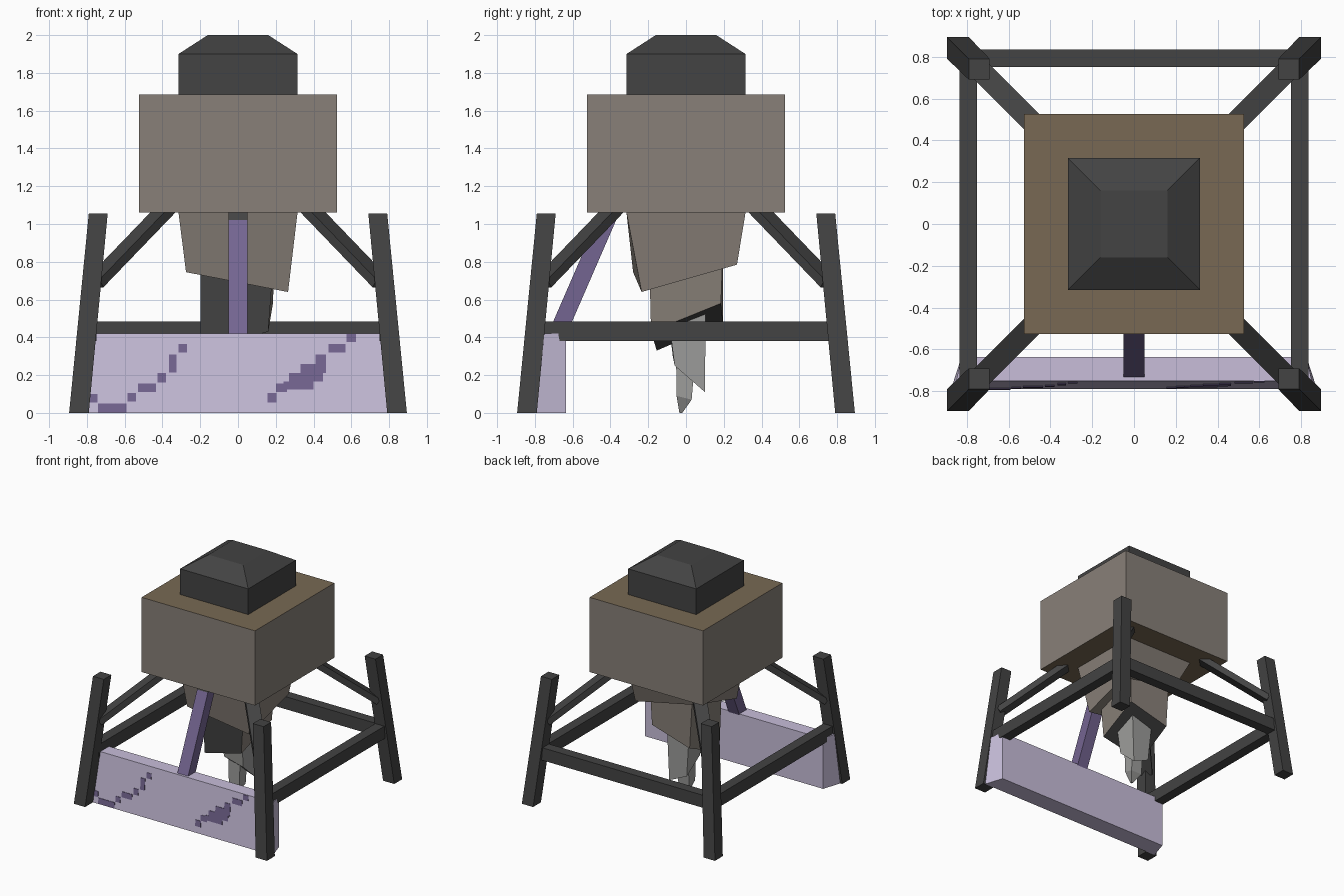
import bpy, bmesh, math
from mathutils import Vector


def mat(name, r, g, b):
    lin = lambda c: ((c / 255 + 0.055) / 1.055) ** 2.4 if c > 10 else c / 255 / 12.92
    m = bpy.data.materials.new(name)
    m.diffuse_color = (lin(r), lin(g), lin(b), 1)
    return m


STONE = mat("warm grey", 136, 128, 120)
BROWN = mat("brown", 120, 105, 83)
DARK = mat("dark grey", 67, 67, 67)
LILAC = mat("pale lilac", 200, 190, 218)
PURPLE = mat("purple", 116, 101, 145)
STEEL = mat("light grey", 158, 158, 156)


def build(name, rings, mats, rule=None):
    """Loft a closed solid through four-cornered rings, bottom to top."""
    bm = bmesh.new()
    loops = [[bm.verts.new(p) for p in r] for r in rings]
    bm.faces.new(loops[0])
    bm.faces.new(loops[-1])
    for a, b in zip(loops, loops[1:]):
        for i in range(4):
            j = (i + 1) % 4
            bm.faces.new((a[i], a[j], b[j], b[i]))
    bmesh.ops.recalc_face_normals(bm, faces=bm.faces)
    bm.normal_update()
    if rule:
        for f in bm.faces:
            f.material_index = rule(f)
    me = bpy.data.meshes.new(name)
    bm.to_mesh(me)
    bm.free()
    for m in mats:
        me.materials.append(m)
    ob = bpy.data.objects.new(name, me)
    bpy.context.collection.objects.link(ob)
    return ob


def ring(hx, hy, z, cx=0, cy=0):
    return [(cx + sx * hx, cy + sy * hy, z)
            for sx, sy in ((-1, -1), (1, -1), (1, 1), (-1, 1))]


def box(name, x0, x1, y0, y1, z0, z1, m):
    c = ((x1 - x0) / 2, (y1 - y0) / 2)
    o = ((x0 + x1) / 2, (y0 + y1) / 2)
    return build(name, [ring(*c, z0, *o), ring(*c, z1, *o)], [m])


# Main housing, with brown top and underside
build("housing", [ring(0.525, 0.525, 1.06), ring(0.525, 0.525, 1.685)],
      [STONE, BROWN], lambda f: int(abs(f.normal.z) > 0.5))

# Roof cap with sloped top
build("roof_cap", [ring(0.315, 0.315, 1.685), ring(0.315, 0.315, 1.9),
                   ring(0.16, 0.16, 2.0)], [DARK])

# Four leaning legs and the diagonal braces up to the housing
for sx, side in ((-1, "left"), (1, "right")):
    for sy, end in ((-1, "front"), (1, "back")):
        build(f"{end}_{side}_leg",
              [ring(0.052, 0.052, 0, sx * 0.842, sy * 0.842),
               ring(0.05, 0.05, 1.055, sx * 0.74, sy * 0.74)], [DARK])
        lo = Vector((sx * 0.76, sy * 0.76, 0.685))
        hi = Vector((sx * 0.37, sy * 0.37, 1.09))
        across = Vector((sx, -sy, 0)).normalized()
        up = (hi - lo).normalized().cross(across)
        build(f"{end}_{side}_brace",
              [[p + across * a * 0.052 + up * b * 0.025
                for a, b in ((-1, -1), (1, -1), (1, 1), (-1, 1))]
               for p in (lo, hi)], [DARK])
    # Side rails
    box(f"{side}_rail", sx * 0.792 - 0.042, sx * 0.792 + 0.042,
        -0.77, 0.77, 0.38, 0.485, DARK)
box("back_rail", -0.77, 0.77, 0.75, 0.834, 0.38, 0.485, DARK)

# Front shield: leaning front face, ends flared towards the front
build("front_shield",
      [[(-0.875, -0.79, 0), (0.875, -0.79, 0), (0.825, -0.635, 0), (-0.825, -0.635, 0)],
       [(-0.85, -0.75, 0.42), (0.85, -0.75, 0.42), (0.825, -0.635, 0.42), (-0.825, -0.635, 0.42)]],
      [LILAC])

# Blocky dark veins on the shield, as thin plates: x0, x1, z0, z1
veins = [(-0.785, -0.745, 0.055, 0.1), (-0.74, -0.59, 0.003, 0.05),
         (-0.585, -0.54, 0.06, 0.105), (-0.53, -0.435, 0.11, 0.155),
         (-0.425, -0.38, 0.16, 0.21), (-0.365, -0.325, 0.215, 0.31),
         (-0.315, -0.27, 0.32, 0.365), (0.155, 0.205, 0.055, 0.105),
         (0.2, 0.26, 0.11, 0.155), (0.24, 0.4, 0.125, 0.165),
         (0.27, 0.45, 0.165, 0.21), (0.33, 0.41, 0.21, 0.26),
         (0.41, 0.465, 0.21, 0.31), (0.48, 0.57, 0.32, 0.365),
         (0.575, 0.625, 0.375, 0.417)]
for i, (x0, x1, z0, z1) in enumerate(veins):
    rings = []
    for z in (z0, z1):
        y = -0.79 + 0.04 * z / 0.42
        rings.append([(x0, y - 0.004, z), (x1, y - 0.004, z),
                      (x1, y + 0.003, z), (x0, y + 0.003, z)])
    build(f"shield_vein_{i + 1}", rings, [PURPLE])

# Sloping arm holding the shield, with a dark mount on top
build("shield_arm", [ring(0.05, 0.05, 0.41, 0, -0.685),
                     ring(0.05, 0.05, 1.02, 0, -0.42)], [PURPLE])
build("arm_mount", [ring(0.05, 0.05, 1.02, 0, -0.42),
                    ring(0.05, 0.05, 1.06, 0, -0.40)], [DARK])

# Drill: stacked, twisted, obliquely cut segments
build("drill_neck",
      [[(-0.275, -0.28, 0.745), (0.265, -0.235, 0.64), (0.28, 0.27, 0.785), (-0.245, 0.235, 0.88)],
       ring(0.315, 0.315, 1.06)], [STONE])
build("drill_collar",
      [[(-0.2, -0.155, 0.33), (0.16, -0.185, 0.43), (0.185, 0.185, 0.58), (-0.17, 0.195, 0.48)],
       ring(0.197, 0.197, 0.92)],
      [STONE, DARK], lambda f: int(f.normal.y < -0.7 or f.normal.z < -0.6))
build("drill_bit",
      [[(-0.08, -0.07, 0.3), (0.09, -0.06, 0.25), (0.085, 0.1, 0.11), (-0.07, 0.09, 0.18)],
       ring(0.105, 0.105, 0.6)], [STEEL])
build("drill_tip",
      [[(-0.008, -0.035, 0), (0.008, -0.035, 0), (0.008, -0.02, 0), (-0.008, -0.02, 0)],
       [(-0.05, -0.05, 0.09), (0.05, -0.05, 0.09), (0.05, 0.03, 0.07), (-0.05, 0.03, 0.07)],
       ring(0.055, 0.053, 0.35)], [STEEL])
